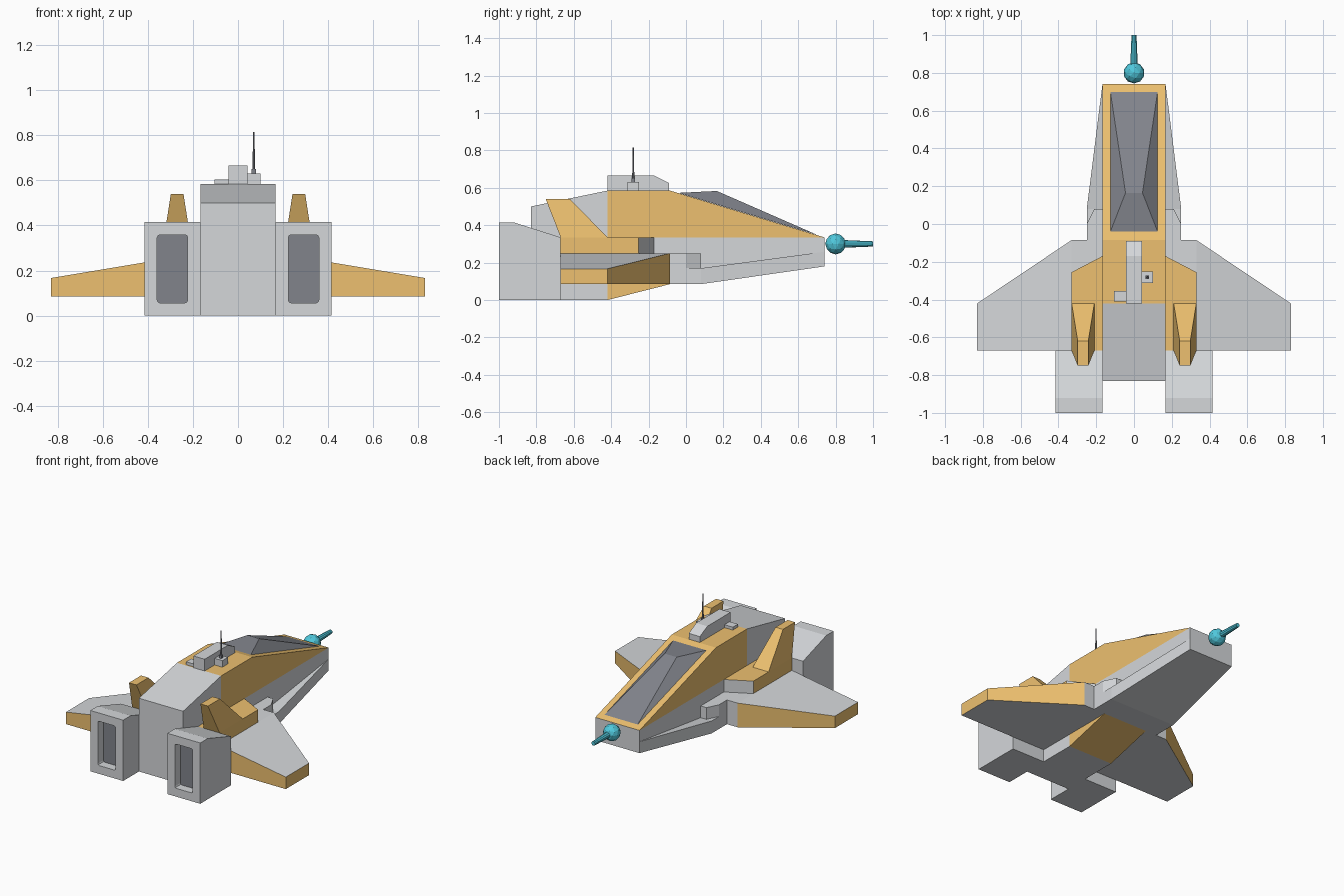
import bpy, bmesh, math
from mathutils import Vector

if "Cube" in bpy.data.objects:
    bpy.data.objects.remove(bpy.data.objects["Cube"])


def material(name, rgb):
    m = bpy.data.materials.new(name)
    m.diffuse_color = (*rgb, 1)
    m.use_nodes = True
    m.node_tree.nodes["Principled BSDF"].inputs["Base Color"].default_value = m.diffuse_color
    return m


GREY = material("hull_grey", (0.66, 0.68, 0.70))
ORANGE = material("orange", (0.85, 0.53, 0.16))
DARK = material("dark_grey", (0.22, 0.23, 0.26))
CYAN = material("cyan", (0.08, 0.58, 0.72))


def finish(name, bm, mats, paint=None, mirror=False):
    """Turn a bmesh into an object; paint(centre, normal) picks the material slot."""
    bmesh.ops.recalc_face_normals(bm, faces=bm.faces)
    bm.normal_update()
    if paint:
        for f in bm.faces:
            f.material_index = int(paint(f.calc_center_median(), f.normal))
    me = bpy.data.meshes.new(name)
    bm.to_mesh(me)
    bm.free()
    for m in mats:
        me.materials.append(m)
    ob = bpy.data.objects.new(name, me)
    bpy.context.collection.objects.link(ob)
    if mirror:
        ob.modifiers.new("mirror", 'MIRROR').use_mirror_merge = False
    return ob


def prism(profile, axis, lo, hi):
    """Extrude a 2D outline along x (outline in y,z) or z (outline in x,y)."""
    bm = bmesh.new()
    place = (lambda a, b: (lo, a, b)) if axis == 'x' else (lambda a, b: (a, b, lo))
    face = bm.faces.new([bm.verts.new(place(a, b)) for a, b in profile])
    r = bmesh.ops.extrude_face_region(bm, geom=[face])
    move = Vector((hi - lo, 0, 0)) if axis == 'x' else Vector((0, 0, hi - lo))
    bmesh.ops.translate(bm, vec=move, verts=[v for v in r['geom'] if isinstance(v, bmesh.types.BMVert)])
    return bm


def convex(points):
    """Convex solid around a few points, with flat faces merged."""
    bm = bmesh.new()
    for p in points:
        bm.verts.new(p)
    bmesh.ops.convex_hull(bm, input=bm.verts[:])
    bmesh.ops.dissolve_limit(bm, angle_limit=0.005, verts=bm.verts[:], edges=bm.edges[:])
    return bm


def box(x0, x1, y0, y1, z0, z1):
    return prism([(x0, y0), (x1, y0), (x1, y1), (x0, y1)], 'z', z0, z1)


# Fuselage: one side profile, split so the middle and upper nose can be orange
bm = prism([(-.83, 0), (-.83, .5), (-.42, .585), (-.085, .585), (.74, .335),
            (.74, .18), (.08, .085), (-.085, .085), (-.42, 0)], 'x', -.167, .167)
for co, no in (((0, -.42, 0), (0, 1, 0)), ((0, -.085, 0), (0, 1, 0)),
               ((0, 0, .335), (0, 0, 1)), ((0, 0, .085), (0, 0, 1))):
    bmesh.ops.bisect_plane(bm, geom=bm.verts[:] + bm.edges[:] + bm.faces[:],
                           plane_co=co, plane_no=no, dist=1e-5)
finish("fuselage", bm, [GREY, ORANGE],
       lambda c, n: c.y > -.42 and (c.z > .335 or (c.z < .084 and c.y < -.085)))

# Canopy: raised faceted glass on the nose slope
finish("canopy", convex([(s * x, y, z) for s in (-1, 1) for x, y, z in
       ((.125, .70, .349), (.125, -.04, .573), (.045, .165, .583))]), [DARK])

# Side body under the shoulders, and the wings
finish("side_body", box(.16, .33, -.67, -.085, .085, .25), [GREY], mirror=True)
wing = [(.33, -.67, .085), (.33, -.67, .25), (.33, -.085, .085), (.33, -.085, .25),
        (.83, -.67, .085), (.83, -.67, .167), (.83, -.42, .085), (.83, -.42, .167)]
finish("wing", convex(wing), [GREY, ORANGE], lambda c, n: abs(n.z) < .5, True)

# Shoulders: orange with a grey slanted front
finish("shoulder", prism([(.16, -.67), (.33, -.67), (.33, -.255), (.167, -.17), (.16, -.17)],
                         'z', .25, .335), [ORANGE, GREY], lambda c, n: n.y > .5, True)

# Tail fins, swept back
fin = [(x, y, .335) for x in (.21, .33) for y in (-.67, -.42)]
fin += [(x, y, .54) for x in (.242, .298) for y in (-.75, -.62)]
finish("tail_fin", convex(fin), [ORANGE], mirror=True)

# Nose chine, its straight rear part and the intake block on top
chine = [(.16, .74, .18), (.167, .74, .18), (.167, .74, .258), (.16, .74, .258),
         (.16, .08, .085), (.25, .08, .085), (.25, .08, .17), (.16, .08, .17)]
finish("nose_chine", convex(chine), [GREY], mirror=True)
finish("chine_rear", box(.16, .25, -.085, .08, .085, .17), [GREY], mirror=True)
finish("intake", prism([(.16, -.085), (.25, -.085), (.25, 0), (.21, .08), (.16, .08)],
                       'z', .17, .25), [GREY], mirror=True)

# Engines with a recessed dark slot
bm = prism([(-1, 0), (-1, .415), (-.92, .415), (-.67, .335), (-.67, 0)], 'x', .167, .415)
bmesh.ops.recalc_face_normals(bm, faces=bm.faces)
face = min(bm.faces, key=lambda f: f.calc_center_median().y)
bmesh.ops.inset_individual(bm, faces=[face], thickness=.08)
floor = bmesh.ops.extrude_discrete_faces(bm, faces=[face])['faces'][0]
bmesh.ops.translate(bm, vec=(0, .06, 0), verts=floor.verts[:])
depth_edges = [e for v in floor.verts for e in v.link_edges if e not in floor.edges[:]]
bmesh.ops.bevel(bm, geom=depth_edges, offset=.012, segments=2, profile=.5, affect='EDGES')
finish("engine", bm, [GREY, DARK],
       lambda c, n: -.99 < c.y < -.93 and .24 < c.x < .34 and .08 < c.z < .34, True)

# Roof details
finish("roof_spine", prism([(-.42, .58), (-.42, .665), (-.17, .665), (-.09, .625), (-.09, .58)],
                           'x', -.042, .042), [GREY])
finish("roof_hatch", box(-.105, -.04, -.41, -.355, .58, .605), [GREY])
finish("antenna_base", box(.04, .10, -.312, -.252, .58, .63), [GREY])
finish("antenna_socket", box(.061, .079, -.291, -.273, .63, .65), [DARK])
bpy.ops.mesh.primitive_cone_add(vertices=8, radius1=.006, radius2=.003, depth=.17,
                                location=(.07, -.282, .73))
antenna = bpy.context.object
antenna.name = "antenna"
antenna.data.materials.append(DARK)

# Nose gun: ball and tapered barrel
bpy.ops.mesh.primitive_ico_sphere_add(subdivisions=2, radius=.056, location=(0, .80, .30))
ball = bpy.context.object
ball.name = "gun_ball"
bpy.ops.mesh.primitive_cone_add(vertices=10, radius1=.022, radius2=.014, depth=.19,
                                location=(0, .905, .30), rotation=(-math.pi / 2, 0, 0))
barrel = bpy.context.object
barrel.name = "gun_barrel"
for ob in (ball, barrel):
    ob.data.materials.append(CYAN)
